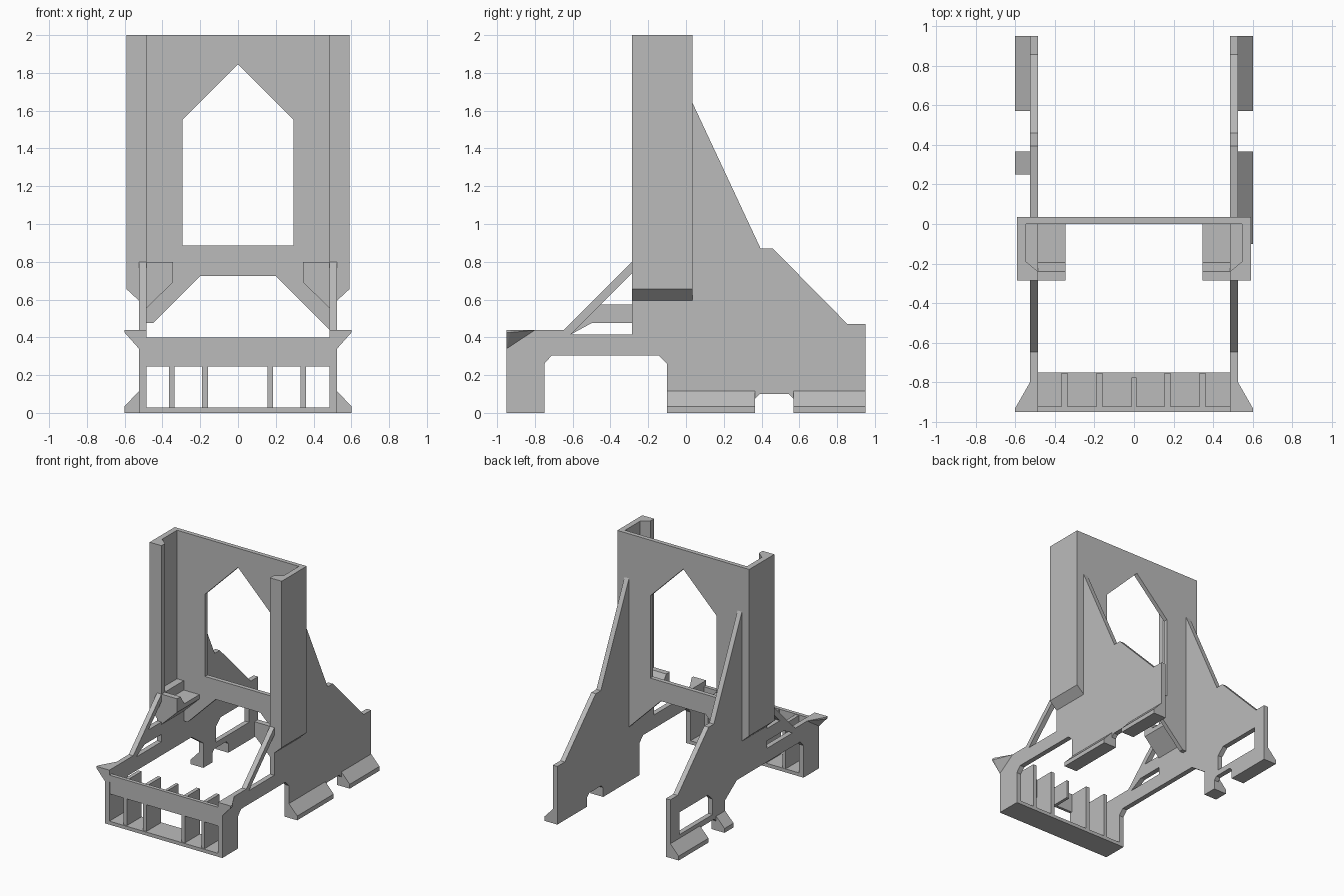
import bpy, bmesh
from mathutils import Vector
from mathutils.geometry import tessellate_polygon

if "Cube" in bpy.data.objects:
    bpy.data.objects.remove(bpy.data.objects["Cube"])

grey = bpy.data.materials.new("plain_grey")
grey.diffuse_color = (0.5, 0.5, 0.5, 1)
grey.use_nodes = True
grey.node_tree.nodes["Principled BSDF"].inputs["Base Color"].default_value = grey.diffuse_color


def finish(name, bm):
    bmesh.ops.recalc_face_normals(bm, faces=bm.faces)
    me = bpy.data.meshes.new(name)
    bm.to_mesh(me)
    bm.free()
    me.materials.append(grey)
    ob = bpy.data.objects.new(name, me)
    bpy.context.collection.objects.link(ob)
    return ob


def prism(name, axis, lo, hi, outline, *holes):
    """Extrude a 2D outline (with optional holes) along an axis from lo to hi."""
    place = {"x": lambda a, b: Vector((lo, a, b)),
             "y": lambda a, b: Vector((a, lo, b)),
             "z": lambda a, b: Vector((a, b, lo))}[axis]
    loops = [[Vector((a, b, 0)) for a, b in lp] for lp in (outline, *holes)]
    pts = [p for lp in (outline, *holes) for p in lp]
    bm = bmesh.new()
    vs = [bm.verts.new(place(*p)) for p in pts]
    if holes:
        for t in tessellate_polygon(loops):
            bm.faces.new([vs[i] for i in t])
    else:
        bm.faces.new(vs)
    bmesh.ops.recalc_face_normals(bm, faces=bm.faces)
    ext = bmesh.ops.extrude_face_region(bm, geom=bm.faces[:], use_keep_orig=True)
    step = Vector([hi - lo if axis == c else 0 for c in "xyz"])
    bmesh.ops.translate(bm, vec=step, verts=[g for g in ext["geom"] if isinstance(g, bmesh.types.BMVert)])
    return finish(name, bm)


def box(name, x, y, z):
    return prism(name, "z", *z, [(x[0], y[0]), (x[1], y[0]), (x[1], y[1]), (x[0], y[1])])


def hull(name, pts):
    bm = bmesh.new()
    for p in pts:
        bm.verts.new(p)
    bmesh.ops.convex_hull(bm, input=bm.verts[:])
    return finish(name, bm)


# Side plates: front leg, arch, rear foot with notch, stepped rear slope, front brace
front_low = [(-0.95, 0.44), (-0.95, 0), (-0.75, 0), (-0.75, 0.26), (-0.71, 0.305)]
foot_right = [(-0.145, 0.305), (-0.10, 0.26), (-0.10, 0)]
foot_left = [(0.10, 0.305), (0.25, 0.20), (0.25, 0)]
rear = [(0.365, 0), (0.365, 0.075), (0.39, 0.10), (0.545, 0.10), (0.57, 0.075), (0.57, 0),
        (0.95, 0), (0.95, 0.47), (0.855, 0.47), (0.46, 0.87), (0.395, 0.87), (0.035, 1.64),
        (0.01, 1.64), (0.01, 0.80), (-0.285, 0.80), (-0.645, 0.44)]
brace_gap = [(-0.61, 0.415), (-0.285, 0.415), (-0.285, 0.74)]
gap_low = [(-0.61, 0.415), (-0.285, 0.415), (-0.285, 0.475), (-0.50, 0.475)]
gap_high = [(-0.45, 0.575), (-0.285, 0.575), (-0.285, 0.74)]
window = [(0.41, 0.145), (0.835, 0.145), (0.835, 0.325), (0.47, 0.325), (0.41, 0.27)]
prism("right_side_plate", "x", 0.485, 0.525, front_low + foot_right + rear, brace_gap)
prism("left_side_plate", "x", -0.525, -0.485, front_low + foot_left + rear,
      gap_low, gap_high, window)

# Back wall of the tower with pointed opening and lower gussets
wall = [(-0.59, 2), (-0.59, 0.655), (-0.525, 0.595), (-0.525, 0.475), (-0.45, 0.475),
        (-0.20, 0.725), (0.20, 0.725), (0.485, 0.44), (0.525, 0.44), (0.525, 0.595),
        (0.59, 0.655), (0.59, 2)]
opening = [(-0.295, 0.885), (0.295, 0.885), (0.295, 1.55), (0, 1.845), (-0.295, 1.55)]
prism("tower_back_wall", "y", 0, 0.035, wall, opening)

for side, s in (("right", 1), ("left", -1)):
    def mx(pts):
        return [(s * p[0], *p[1:]) for p in pts]

    # Tower side channel with inward front lip
    prism(side + "_tower_channel", "z", 0.655, 2,
          mx([(0.59, 0.035), (0.59, -0.285), (0.485, -0.285), (0.485, -0.24),
              (0.545, -0.19), (0.545, 0.035)]))
    # Sloped underside of the channel
    prism(side + "_channel_base", "y", -0.285, 0.035,
          mx([(0.52, 0.595), (0.525, 0.595), (0.59, 0.655), (0.59, 0.80), (0.52, 0.80)]))
    # Corner support block: sloped bottom, raised front edge
    prism(side + "_support_block", "y", -0.285, 0.01,
          mx([(0.345, 0.725), (0.345, 0.69), (0.49, 0.55), (0.49, 0.725)]))
    prism(side + "_support_lip", "x", s * 0.345, s * 0.49,
          [(-0.285, 0.72), (-0.19, 0.72), (-0.24, 0.80), (-0.285, 0.80)])
    # Flared bumper corner
    hull(side + "_bumper_flare",
         mx([(0.52, -0.79, 0.44), (0.60, -0.93, 0.44), (0.60, -0.95, 0.44), (0.52, -0.95, 0.44),
             (0.60, -0.95, 0.425), (0.60, -0.93, 0.425), (0.52, -0.95, 0.335)]))
    # Foot flanges either side of the notch
    for part, y0, y1 in (("front", -0.10 if s > 0 else 0.25, 0.365), ("rear", 0.57, 0.95)):
        prism(f"{side}_{part}_foot_flange", "y", y0, y1,
              mx([(0.52, 0), (0.60, 0), (0.60, 0.035), (0.525, 0.115), (0.52, 0.115)]))

# Bumper: bottom shelf, front panel, top rail and ribs
box("bumper_shelf", (-0.487, 0.487), (-0.95, -0.75), (0, 0.028))
box("bumper_panel", (-0.487, 0.487), (-0.943, -0.92), (0.245, 0.36))
box("bumper_rail", (-0.487, 0.487), (-0.95, -0.92), (0.345, 0.40))
for i, x in enumerate((-0.35, -0.175, 0.17, 0.345)):
    box(f"bumper_rib_{i + 1}", (x - 0.015, x + 0.015), (-0.94, -0.752), (0.01, 0.395))
box("bumper_centre_rib", (-0.012, 0.012), (-0.93, -0.775), (0.245, 0.395))
